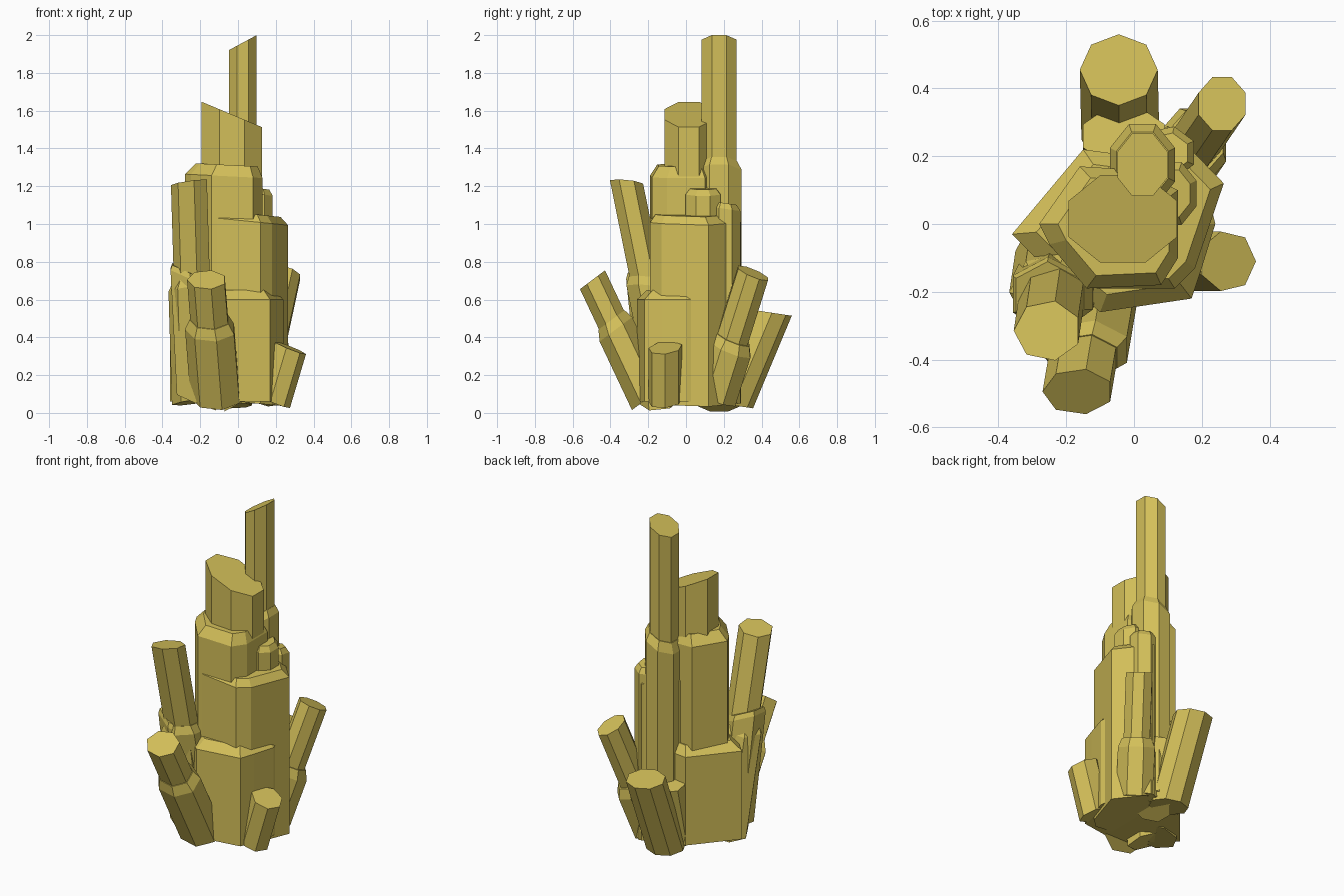
import bpy, bmesh, math
from mathutils import Vector

cube = bpy.data.objects.get("Cube")
if cube:
    bpy.data.objects.remove(cube, do_unlink=True)

# One mustard mineral colour
color = (0.65, 0.52, 0.1, 1)
material = bpy.data.materials.new("mustard_crystal")
material.use_nodes = True
material.diffuse_color = color
shader = material.node_tree.nodes["Principled BSDF"]
shader.inputs["Base Color"].default_value = color
shader.inputs["Roughness"].default_value = 0.8


def loft(name, rings):
    """Skin a stack of equal-length rings and close both ends."""
    bm = bmesh.new()
    loops = [[bm.verts.new(point) for point in ring] for ring in rings]
    count = len(loops[0])
    for low, high in zip(loops, loops[1:]):
        for i in range(count):
            j = (i + 1) % count
            bm.faces.new((low[i], low[j], high[j], high[i]))
    bm.faces.new(reversed(loops[0]))
    bm.faces.new(loops[-1])
    bmesh.ops.recalc_face_normals(bm, faces=bm.faces)
    mesh = bpy.data.meshes.new(name)
    bm.to_mesh(mesh)
    bm.free()
    mesh.materials.append(material)
    bpy.context.collection.objects.link(bpy.data.objects.new(name, mesh))


def oval(half_x, half_y, sides=7, turn=0.5):
    """Regular polygon squashed to the given half widths."""
    angles = [math.tau * (i + turn) / sides for i in range(sides)]
    return [(half_x * math.cos(a), half_y * math.sin(a)) for a in angles]


def prism(name, foot, tip, outline, cut_x=0, cut_y=0, shoulder=0, neck=0.75):
    """Prism from foot to tip; cut_x and cut_y tilt its ends, shoulder chamfers the top."""
    foot, tip = Vector(foot), Vector(tip)

    def ring(center, scale):
        return [center + scale * Vector((x, y, cut_x * x + cut_y * y)) for x, y in outline]

    rings = [ring(foot, 1)]
    if shoulder:
        rings.append(ring(tip.lerp(foot, shoulder / (tip.z - foot.z)), 1))
        rings.append(ring(tip, neck))
    else:
        rings.append(ring(tip, 1))
    loft(name, rings)


def stepped(name, foot, tip, outline, height, flare=1.35, cut_x=0, cut_y=0):
    """Slim crystal rising out of a wider broken one; height is the step's share of it."""
    step = Vector(foot).lerp(Vector(tip), height)
    wide = [(x * flare, y * flare) for x, y in outline]
    prism(name + "_socket", foot, step, wide, cut_x, cut_y, shoulder=0.05, neck=0.8)
    prism(name, foot, tip, outline, cut_x, cut_y)


# Stepped central mass, from the wide foot up to the slanted crown
base = 0.06
foot_outline = [(-0.1, -0.26), (0.17, -0.22), (0.2, -0.13), (0.24, 0), (0.2, 0.16),
                (0, 0.2), (-0.15, 0.22), (-0.36, -0.03), (-0.28, -0.11)]
middle_outline = [(-0.11, -0.19), (0.12, -0.19), (0.18, -0.13), (0.265, 0.12),
                  (0.1, 0.29), (-0.1, 0.15)]
upper_outline = [(-0.28, 0), (-0.25, -0.06), (-0.14, -0.19), (0.08, -0.18), (0.13, -0.1),
                 (0.13, 0.1), (0, 0.16), (-0.16, 0.17)]
prism("foot_column", (0, 0, base), (0, 0, 0.65), foot_outline, shoulder=0.05, neck=0.8)
prism("middle_column", (0, 0, base), (0, 0, 1.06), middle_outline, cut_x=-0.1,
      shoulder=0.04, neck=0.85)
prism("upper_column", (0, 0, base), (0, 0, 1.31), upper_outline, cut_x=-0.05,
      shoulder=0.06, neck=0.8)
prism("crown_column", (-0.033, 0.015, 1), (-0.033, 0.015, 1.58), oval(0.173, 0.14, sides=8),
      cut_x=-0.42)

# Tall spire and the short columns beside it
stepped("spire", (0.025, 0.175, base), (0.025, 0.175, 1.96), oval(0.08, 0.1, sides=8),
        height=0.66, flare=1.3, cut_x=0.54)
prism("side_column_tall", (0.11, 0.09, base), (0.11, 0.09, 1.19), oval(0.08, 0.1, sides=8),
      cut_x=-0.15, shoulder=0.03)
prism("side_column_short", (0.1, 0.21, base), (0.1, 0.21, 1.11), oval(0.085, 0.08),
      cut_y=-0.15, shoulder=0.03)

# Long crystal leaning out on the front right, with a broken shard against it
stepped("leaning_crystal", (-0.22, -0.08, base), (-0.255, -0.315, 1.22), oval(0.1, 0.09),
        height=0.56, flare=1.3, cut_x=0.14, cut_y=-0.1)
prism("leaning_shard", (-0.22, -0.14, base), (-0.255, -0.21, 0.75), oval(0.12, 0.11, sides=6),
      cut_x=-0.4, cut_y=0.1, shoulder=0.03, neck=0.9)

# Crystals splayed around the foot
stepped("front_crystal", (-0.115, -0.2, 0.08), (-0.165, -0.495, 0.705), oval(0.105, 0.068),
        height=0.66, flare=1.3, cut_y=0.75)
stepped("left_crystal", (0.19, -0.11, 0.06), (0.275, -0.11, 0.345), oval(0.085, 0.09, turn=0),
        height=0.85, flare=0.95, cut_x=-0.4, cut_y=0.1)
stepped("back_left_crystal", (0.12, 0.15, 0.09), (0.26, 0.355, 0.74), oval(0.075, 0.085, sides=8),
        height=0.47, flare=1.4, cut_x=-0.3, cut_y=-0.4)
prism("back_crystal", (-0.04, 0.25, 0.04), (-0.045, 0.455, 0.53), oval(0.115, 0.105, sides=8, turn=0),
      cut_y=-0.15)
prism("back_ledge", (-0.03, 0.17, base), (-0.03, 0.26, 0.43), oval(0.13, 0.09, sides=8),
      cut_y=-0.2)
